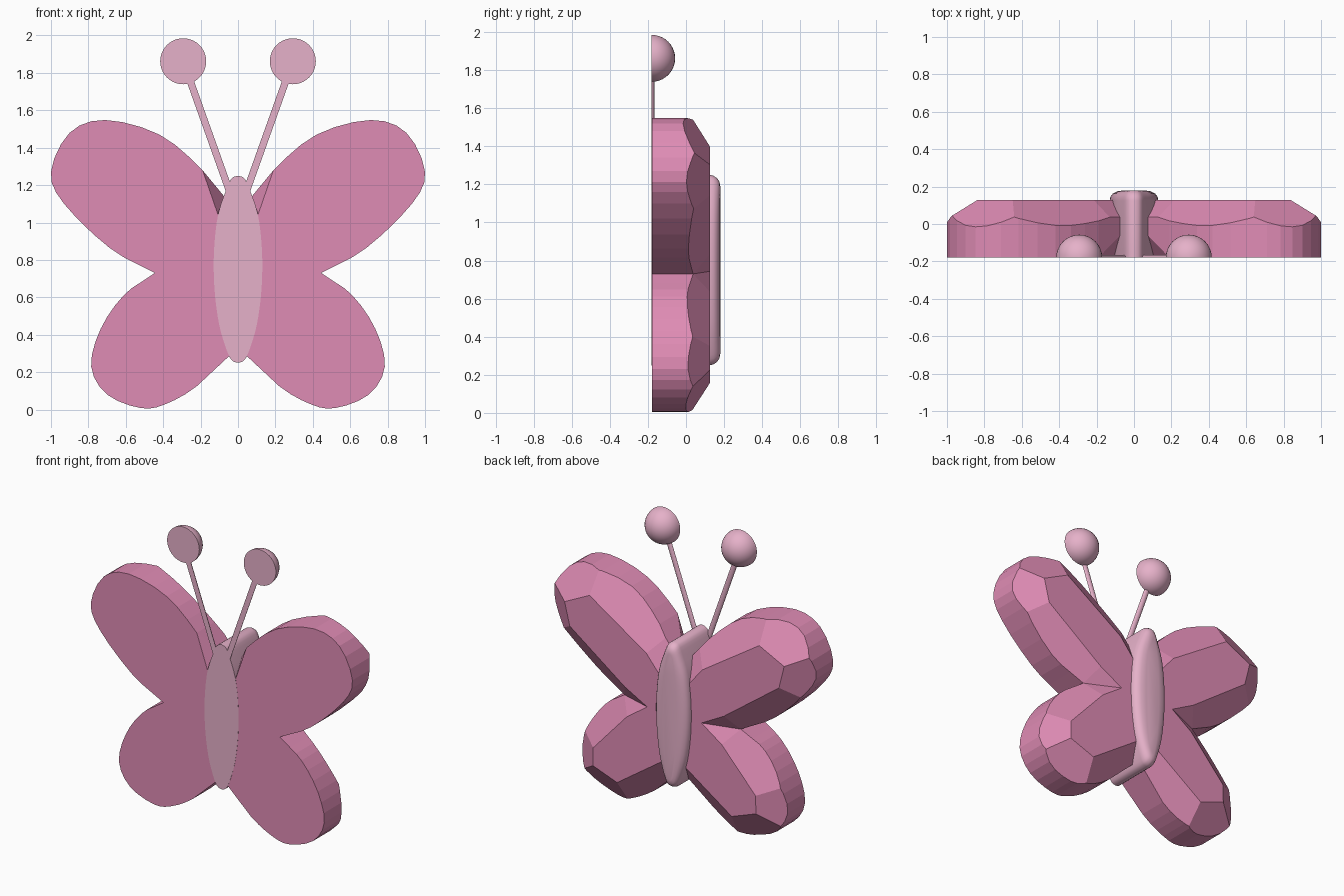
import bpy, bmesh, math
from mathutils import Vector, Matrix

if "Cube" in bpy.data.objects:
    bpy.data.objects.remove(bpy.data.objects["Cube"])

FRONT = -0.18     # flat front plane
WING_BACK = 0.127


def material(name, rgb):
    m = bpy.data.materials.new(name)
    m.diffuse_color = (*rgb, 1)
    m.use_nodes = True
    m.node_tree.nodes["Principled BSDF"].inputs["Base Color"].default_value = m.diffuse_color
    return m


PINK = material("deep pink", (0.74, 0.262, 0.46))
PALE = material("pale pink", (0.79, 0.44, 0.585))


def cut(bm, co, no):
    """Remove everything on the normal's side of a plane and cap the hole."""
    bmesh.ops.bisect_plane(bm, geom=bm.verts[:] + bm.edges[:] + bm.faces[:], dist=1e-5,
                           plane_co=co, plane_no=no, clear_outer=True)
    bmesh.ops.holes_fill(bm, edges=[e for e in bm.edges if e.is_boundary], sides=0)


def finish(bm, name, mat, smooth=False, mirror=False):
    bmesh.ops.recalc_face_normals(bm, faces=bm.faces[:])
    me = bpy.data.meshes.new(name)
    bm.to_mesh(me)
    bm.free()
    me.materials.append(mat)
    ob = bpy.data.objects.new(name, me)
    bpy.context.collection.objects.link(ob)
    bpy.ops.object.select_all(action='DESELECT')
    ob.select_set(True)
    bpy.context.view_layer.objects.active = ob
    if smooth:
        bpy.ops.object.shade_smooth_by_angle(angle=math.radians(40))
    if mirror:
        ob.modifiers.new("mirror", 'MIRROR')
    return ob


def spline(pts, steps):
    """Catmull-Rom curve through the points; the first and last spans stay straight."""
    p = [Vector(q) for q in pts]
    out = [p[0]]
    for i in range(1, len(p) - 2):
        a, b, c, d = p[i - 1:i + 3]
        for k in range(steps):
            t = k / steps
            out.append(0.5 * (2 * b + (c - a) * t + (2 * a - 5 * b + 4 * c - d) * t * t
                              + (3 * b - a - 3 * c + d) * t ** 3))
    return out + p[-2:]


def wing(name, pts, facets, front_cut=None):
    bm = bmesh.new()
    y0 = FRONT + 0.001
    outline = spline(pts, 3)
    face = bm.faces.new([bm.verts.new((p.x, y0, p.y)) for p in outline])
    ext = bmesh.ops.extrude_face_region(bm, geom=[face])
    bmesh.ops.translate(bm, vec=(0, WING_BACK - y0, 0),
                        verts=[g for g in ext["geom"] if isinstance(g, bmesh.types.BMVert)])
    bmesh.ops.recalc_face_normals(bm, faces=bm.faces[:])
    # broad facets round the back edge, one per chord
    for a, b in zip(facets, facets[1:]):
        d = Vector((b[0] - a[0], b[1] - a[1])).normalized()
        no = Vector((-d.y * 0.09, 0.125, d.x * 0.09))
        cut(bm, (a[0], 0.037, a[1]), no)
    # slanted cut beside the body
    if front_cut:
        a, b, c = (Vector(q) for q in front_cut)
        no = (b - a).cross(c - a)
        if no.y > 0:
            no.negate()
        cut(bm, a, no)
    finish(bm, name, PINK, mirror=True)


# Wings: right side modelled, left side mirrored
wing("upper_wings",
     [(0, 1.05), (0.19, 1.28), (0.42, 1.47), (0.71, 1.548), (0.90, 1.48), (1.0, 1.27),
      (0.93, 1.10), (0.685, 0.863), (0.445, 0.73), (0, 0.49)],
     [(0, 1.05), (0.13, 1.207), (0.64, 1.54), (0.985, 1.37), (0.91, 1.07), (0.445, 0.73), (0, 0.49)],
     [(0.19, FRONT, 1.28), (0.10, FRONT, 1.02), (0.07, -0.06, 1.13)])
wing("lower_wings",
     [(0, 1.04), (0.445, 0.73), (0.61, 0.612), (0.735, 0.43), (0.785, 0.23), (0.70, 0.08),
      (0.52, 0.008), (0.39, 0.028), (0.22, 0.125), (0, 0.33)],
     [(0, 1.04), (0.445, 0.73), (0.745, 0.40), (0.75, 0.14), (0.42, 0.02), (0, 0.31)])

# Body: spindle outline extruded front to back, with a softly rounded back
half = [(0.0, 1.25), (0.035, 1.235), (0.065, 1.17), (0.105, 1.05), (0.125, 0.9), (0.13, 0.75),
        (0.122, 0.6), (0.10, 0.45), (0.065, 0.33), (0.035, 0.265), (0.0, 0.25)]
half = spline([half[0]] + half + [half[-1]], 3)[1:-1]
loop = half + [Vector((-p.x, p.y)) for p in reversed(half[1:-1])]
bm = bmesh.new()
rings = []
for y, sx, sz in [(FRONT, 1, 1), (0.125, 1, 1), (0.145, 0.97, 0.99), (0.163, 0.87, 0.965),
                  (0.175, 0.68, 0.93), (0.18, 0.4, 0.88)]:
    rings.append([bm.verts.new((p.x * sx, y, 0.75 + (p.y - 0.75) * sz)) for p in loop])
n = len(loop)
for r, s in zip(rings, rings[1:]):
    for i in range(n):
        bm.faces.new((r[i], r[(i + 1) % n], s[(i + 1) % n], s[i]))
bm.faces.new(rings[0])
bm.faces.new(rings[-1])
bmesh.ops.remove_doubles(bm, verts=bm.verts[:], dist=1e-4)
finish(bm, "body", PALE, smooth=True)

# Antennae: thin half-round stalks with half-ball tips, flat at the front
foot, tip = Vector((0.0, FRONT, 1.04)), Vector((0.293, FRONT, 1.862))
axis = tip - foot
for side, sx in (("right", 1), ("left", -1)):
    bm = bmesh.new()
    d = Vector((axis.x * sx, 0, axis.z))
    mid = Vector((0, FRONT, foot.z)) + d / 2
    bmesh.ops.create_cone(bm, cap_ends=True, segments=16, radius1=0.019, radius2=0.019,
                          depth=d.length,
                          matrix=Matrix.Translation(mid) @ d.to_track_quat('Z', 'Y').to_matrix().to_4x4())
    cut(bm, (0, FRONT, 0), (0, -1, 0))
    for v in bm.verts:
        v.co.y = FRONT + (v.co.y - FRONT) * 0.75
    finish(bm, side + "_antenna_stalk", PALE, smooth=True)
    bm = bmesh.new()
    bmesh.ops.create_uvsphere(bm, u_segments=32, v_segments=20, radius=0.123,
                              matrix=Matrix.Translation((tip.x * sx, FRONT, tip.z)))
    cut(bm, (0, FRONT, 0), (0, -1, 0))
    finish(bm, side + "_antenna_tip", PALE, smooth=True)
